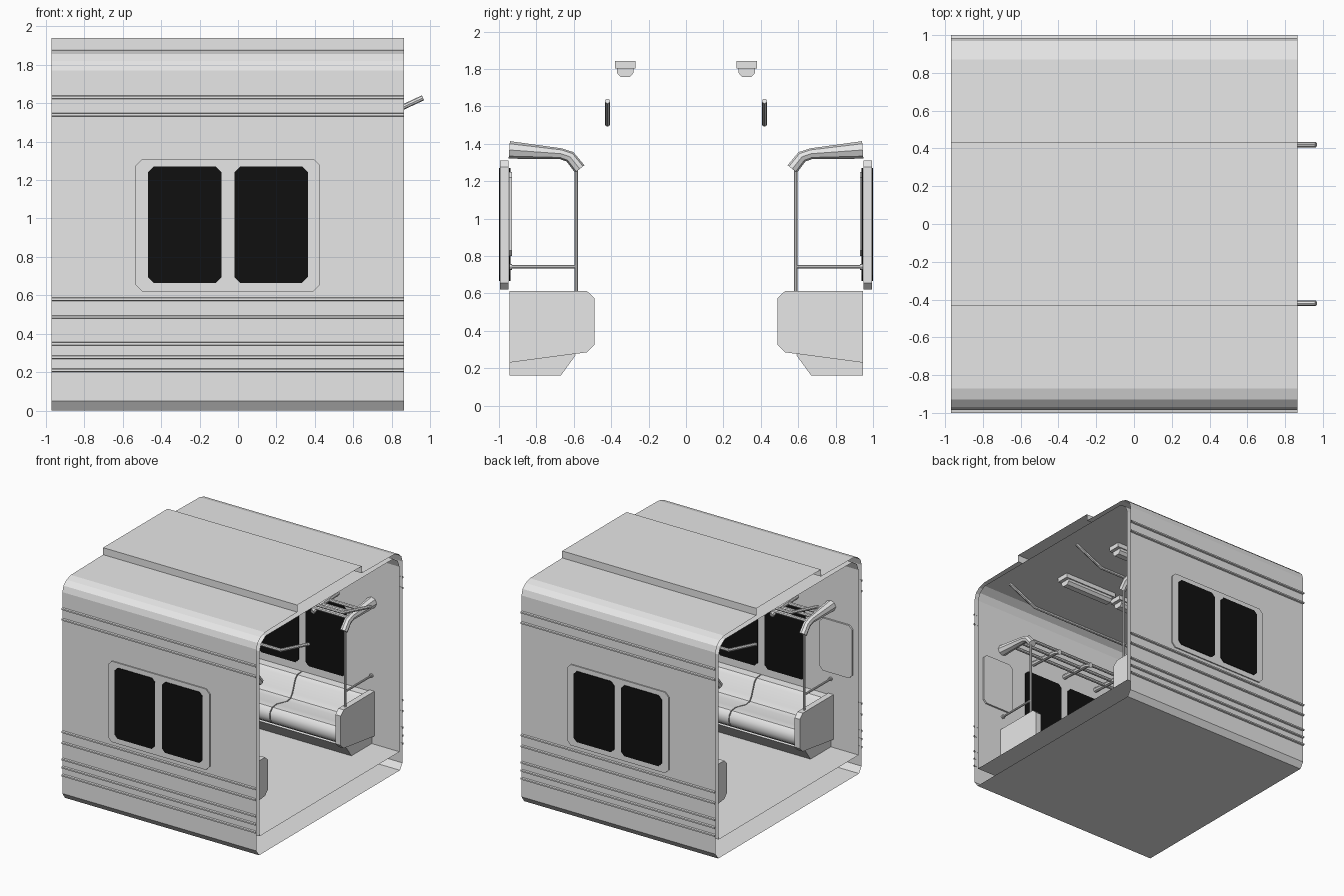
import bpy, bmesh, math
from mathutils import Vector

cube = bpy.data.objects.get("Cube")
if cube:
    bpy.data.objects.remove(cube)


def material(name, color):
    m = bpy.data.materials.new(name)
    m.use_nodes = True
    m.diffuse_color = color
    m.node_tree.nodes["Principled BSDF"].inputs["Base Color"].default_value = color
    return m


GREY = material("light grey", (0.8, 0.8, 0.8, 1))
BLACK = material("window black", (0.005, 0.005, 0.005, 1))

X0, X1 = -0.97, 0.865          # ends of the carriage section
MID = (X0 + X1) / 2
HALF = 0.655                   # half the bench length
WALL, INNER = 0.985, 0.945     # outer and inner wall planes


def finish(name, mesh, mat, smooth=False):
    ob = bpy.data.objects.new(name, mesh)
    bpy.context.collection.objects.link(ob)
    mesh.materials.append(mat)
    if smooth:
        bpy.ops.object.select_all(action="DESELECT")
        ob.select_set(True)
        bpy.context.view_layer.objects.active = ob
        bpy.ops.object.shade_smooth_by_angle(angle=math.radians(40))
    return ob


def prism(name, pts, a, b, axis="x", mat=GREY, caps=True, flip=False, smooth=False):
    """Extrude a closed outline from a to b; (y, z) along x or (x, z) along y."""
    place = (lambda p, t: (t, p[0], p[1])) if axis == "x" else (lambda p, t: (p[0], t, p[1]))
    bm = bmesh.new()
    start = [bm.verts.new(place(p, a)) for p in pts]
    end = [bm.verts.new(place(p, b)) for p in pts]
    n = len(pts)
    for i in range(n):
        j = (i + 1) % n
        bm.faces.new((start[i], start[j], end[j], end[i]))
    if caps:
        bm.faces.new(start)
        bm.faces.new(end)
    bmesh.ops.recalc_face_normals(bm, faces=bm.faces)
    if flip:
        bmesh.ops.reverse_faces(bm, faces=bm.faces)
    mesh = bpy.data.meshes.new(name)
    bm.to_mesh(mesh)
    bm.free()
    return finish(name, mesh, mat, smooth)


def tube(name, pts, radii):
    """Round bar along a path, with one radius or one per point."""
    if not isinstance(radii, (list, tuple)):
        radii = [radii] * len(pts)
    cu = bpy.data.curves.new(name, "CURVE")
    cu.dimensions = "3D"
    cu.bevel_depth = 1.0
    cu.bevel_resolution = 2
    cu.use_fill_caps = True
    sp = cu.splines.new("POLY")
    sp.points.add(len(pts) - 1)
    for p, co, r in zip(sp.points, pts, radii):
        p.co = (*co, 1)
        p.radius = r
    tmp = bpy.data.objects.new(name, cu)
    bpy.context.collection.objects.link(tmp)
    deps = bpy.context.evaluated_depsgraph_get()
    mesh = bpy.data.meshes.new_from_object(tmp.evaluated_get(deps))
    bpy.data.objects.remove(tmp)
    mesh.materials.clear()
    return finish(name, mesh, GREY, True)


def chamfered(x0, x1, z0, z1, c):
    """Rectangle outline with cut corners."""
    return [(x0 + c, z0), (x1 - c, z0), (x1, z0 + c), (x1, z1 - c),
            (x1 - c, z1), (x0 + c, z1), (x0, z1 - c), (x0, z0 + c)]


def both(half):
    """Mirror a half section across the centre line."""
    return half + [(-y, z) for y, z in reversed(half)]


# Outer skin with raised roof, and inner lining
prism("outer_shell", both([(0.95, 0), (WALL, 0.05), (WALL, 1.77), (0.97, 1.82), (0.93, 1.855),
                           (0.87, 1.873), (0.435, 1.88), (0.435, 1.94)]),
      X0, X1, caps=False)
prism("inner_lining", both([(INNER, 0.16), (INNER, 1.74), (0.92, 1.8), (0.86, 1.84)]),
      X0, X1, caps=False, flip=True)

for s, side in ((-1, "front"), (1, "back")):
    def sec(pts):
        return [(s * y, z) for y, z in pts]

    # Corrugation ribs along the outside
    for i, z in enumerate((0.21, 0.278, 0.347, 0.487, 0.58, 1.54, 1.63)):
        prism(f"{side}_rib_{i}", sec([(WALL - 0.002, z - 0.009), (1, z - 0.006),
                                      (1, z + 0.006), (WALL - 0.002, z + 0.009)]),
              X0, X1, caps=False)

    # Window surround with dark panes outside and inside
    prism(f"{side}_window_frame", chamfered(MID - 0.48, MID + 0.48, 0.62, 1.31, 0.035),
          s * 0.95, s * 0.995, axis="y")
    for k in (-1, 1):
        xa, xb = sorted((MID + k * 0.033, MID + k * 0.416))
        pane = chamfered(xa, xb, 0.665, 1.27, 0.03)
        prism(f"{side}_window_{k}", pane, s * 0.992, s, axis="y", mat=BLACK)
        prism(f"{side}_inner_window_{k}", pane, s * 0.938, s * 0.946, axis="y", mat=BLACK)

    # Notice boards on the inner wall
    for k in (-1, 1):
        if (s, k) == (1, 1):
            continue
        xa, xb = sorted((MID + k * 0.56, MID + k * 0.865))
        prism(f"{side}_notice_board_{k}", chamfered(xa, xb, 0.8, 1.25, 0.03),
              s * 0.93, s * 0.946, axis="y")

    # Bench: pedestal and two padded halves
    prism(f"{side}_bench_base", sec([(INNER, 0.16), (0.67, 0.16), (0.59, 0.27), (0.6, 0.285),
                                     (INNER, 0.235)]), MID - HALF, MID + HALF)
    cushion = sec([(0.94, 0.26), (0.56, 0.3), (0.52, 0.33), (0.505, 0.37), (0.51, 0.42),
                   (0.54, 0.45), (0.6, 0.455), (0.74, 0.425), (0.785, 0.435), (0.81, 0.47),
                   (0.85, 0.575), (0.875, 0.6), (0.94, 0.605)])
    for k in (-1, 1):
        prism(f"{side}_bench_seat_{k}", cushion, MID + k * 0.004, MID + k * (HALF - 0.02),
              smooth=True)

    for k in (-1, 1):
        x = MID + k * HALF
        # Bench end panel, grab pole and wall rail
        prism(f"{side}_bench_end_{k}", sec([(INNER, 0.23), (0.53, 0.285), (0.49, 0.325),
                                            (0.49, 0.575), (0.53, 0.613), (INNER, 0.613)]),
              x - 0.025, x + 0.025)
        tube(f"{side}_grab_pole_{k}", [(x, s * 0.587, 0.6), (x, s * 0.587, 1.27)], 0.01)
        tube(f"{side}_arm_rail_{k}", [(x, s * 0.587, 0.742), (x, s * INNER, 0.742)], 0.009)
        tube(f"{side}_arm_rail_mount_{k}", [(x, s * 0.93, 0.742), (x, s * INNER, 0.742)], 0.016)
        # Tapered end bracket of the luggage rack
        tube(f"{side}_rack_bracket_{k}",
             [(x, s * INNER, 1.367), (x, s * 0.67, 1.347), (x, s * 0.62, 1.33),
              (x, s * 0.568, 1.265)], (0.047, 0.029, 0.031, 0.032))

    # Luggage rack bars and middle supports
    for i, y in enumerate((0.64, 0.73, 0.82)):
        tube(f"{side}_rack_bar_{i}", [(MID - HALF, s * y, 1.35), (MID + HALF, s * y, 1.35)], 0.014)
    for k in (-1, 0, 1):
        x = MID + k * 0.33
        tube(f"{side}_rack_support_{k}", [(x, s * INNER, 1.36), (x, s * 0.66, 1.345),
                                          (x, s * 0.61, 1.325)], 0.021)

    # Overhead hand rail with raised ends
    y = s * 0.42
    tube(f"{side}_hand_rail", [(-0.955, y, 1.625), (-0.7, y, 1.505), (0.7, y, 1.505),
                               (0.963, y, 1.628)], 0.014)

    # Ceiling lamps
    for k in (-1, 1):
        xa, xb = MID + k * 0.28 - 0.26, MID + k * 0.28 + 0.26
        prism(f"{side}_lamp_mount_{k}", sec([(0.27, 1.802), (0.38, 1.802), (0.38, 1.842),
                                             (0.27, 1.842)]), xa, xb)
        prism(f"{side}_lamp_cover_{k}", sec([(0.3, 1.757), (0.35, 1.757), (0.37, 1.78),
                                             (0.37, 1.804), (0.28, 1.804), (0.28, 1.78)]),
              xa + 0.03, xb - 0.03)
